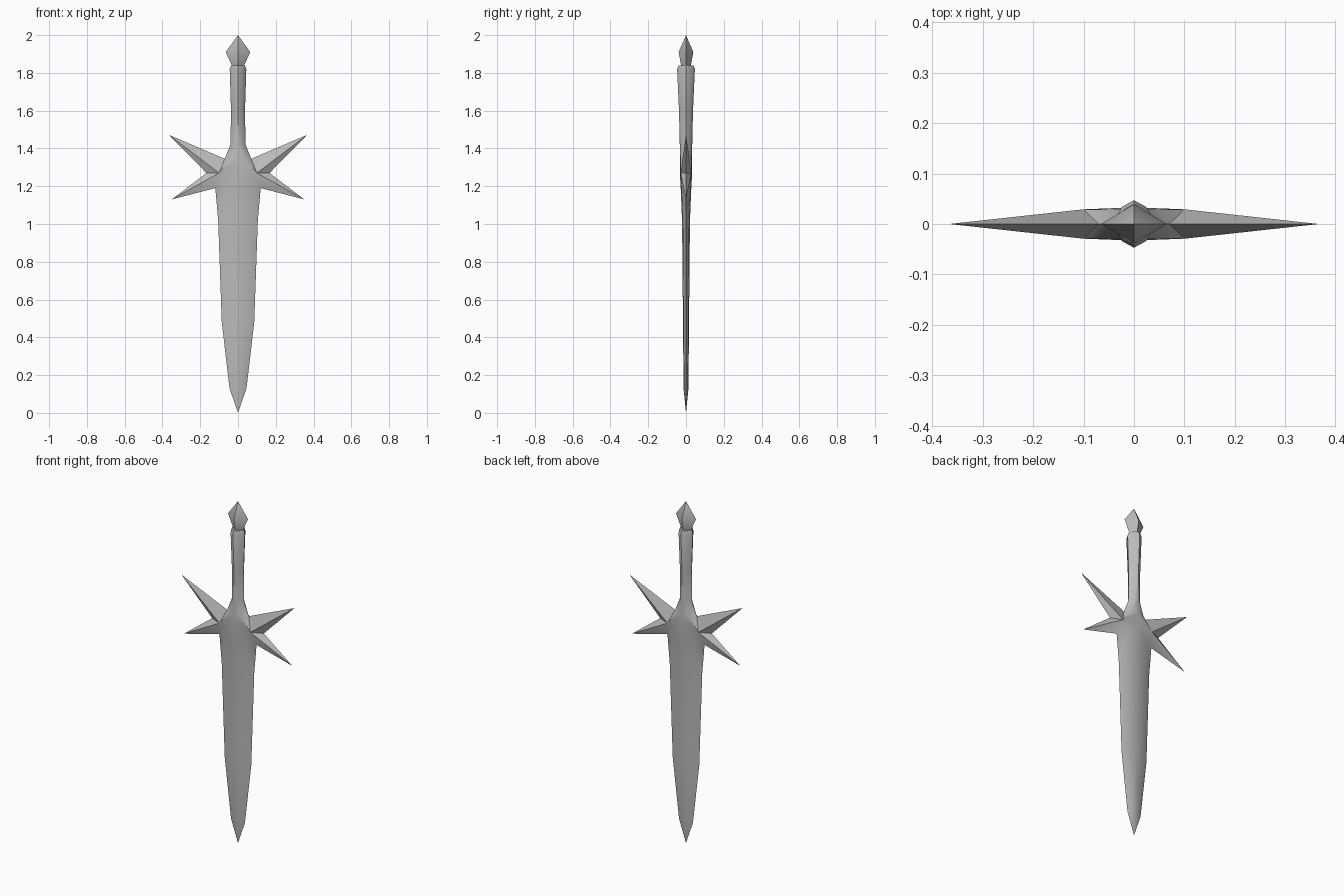
import bpy, bmesh, math

old = bpy.data.objects.get("Cube")
if old:
    bpy.data.objects.remove(old)

steel = bpy.data.materials.new("grey steel")
steel.use_nodes = True
colour = (0.5, 0.5, 0.5, 1)
steel.diffuse_color = colour
steel.node_tree.nodes["Principled BSDF"].inputs["Base Color"].default_value = colour


def finish(bm, name):
    """Mirror a quarter mesh over x and y and shade it smooth."""
    bmesh.ops.remove_doubles(bm, verts=bm.verts[:], dist=1e-5)
    bmesh.ops.recalc_face_normals(bm, faces=bm.faces[:])
    # the quarter lies in +x +y, so its shell must face outwards
    if sum(f.normal.y * f.calc_area() for f in bm.faces) < 0:
        bmesh.ops.reverse_faces(bm, faces=bm.faces[:])
    mesh = bpy.data.meshes.new(name)
    bm.to_mesh(mesh)
    bm.free()
    mesh.materials.append(steel)
    obj = bpy.data.objects.new(name, mesh)
    bpy.context.collection.objects.link(obj)
    mod = obj.modifiers.new("mirror", 'MIRROR')
    mod.use_axis = (True, True, False)
    mod.merge_threshold = 0.0005
    bpy.ops.object.select_all(action='DESELECT')
    obj.select_set(True)
    bpy.context.view_layer.objects.active = obj
    bpy.ops.object.modifier_apply(modifier="mirror")
    bpy.ops.object.shade_smooth_by_angle(angle=math.radians(40))
    return obj


def face(bm, *verts):
    bm.faces.new(verts)


def section(bm, z, w, d, mid=(0.55, 0.72)):
    """Quarter of a lens section: cutting edge, flank, centre ridge."""
    return [bm.verts.new(p) for p in
            ((w, 0, z), (w * mid[0], d * mid[1], z), (0, d, z))]


def loft(bm, rows, skip_edge=()):
    for i, (a, b) in enumerate(zip(rows, rows[1:])):
        for k in (0, 1):
            if k == 0 and i in skip_edge:
                continue
            face(bm, a[k], a[k + 1], b[k + 1], b[k])


# Blade, guard and grip are one continuous skin
bm = bmesh.new()
blade = [(0.13, 0.045, 0.013), (0.48, 0.086, 0.016), (1.02, 0.105, 0.021)]
grip = [(1.42, 0.04, 0.033), (1.6, 0.037, 0.037), (1.82, 0.044, 0.047),
        (1.84, 0.036, 0.04)]
rows = [section(bm, *r, mid=(0.55, 0.8)) for r in blade]
rows.append(section(bm, 1.19, 0.12, 0.028, (0.6, 0.85)))
hub = section(bm, 1.27, 0.167, 0.033, (0.6, 0.88))
rows.append(hub)
rows.append(section(bm, 1.345, 0.07, 0.033, (0.6, 0.85)))
rows += [section(bm, *r) for r in grip]
loft(bm, rows, skip_edge=(3, 4))

# Blade point and grip end cap
point = bm.verts.new((0, 0, 0))
for k in (0, 1):
    face(bm, point, rows[0][k + 1], rows[0][k])
end = bm.verts.new((0, 0, 1.84))
for k in (0, 1):
    face(bm, end, rows[-1][k], rows[-1][k + 1])

# Guard spikes: each tip joins its two edge points and the hub flank
below, above = rows[3], rows[5]
for row, tip in ((below, (0.351, 0, 1.13)), (above, (0.366, 0, 1.472))):
    t = bm.verts.new(tip)
    face(bm, row[0], t, hub[1])
    face(bm, t, hub[0], hub[1])
    face(bm, row[0], hub[1], row[1])
finish(bm, "blade_guard_and_grip")

# Pommel: a four-sided faceted stud
bm = bmesh.new()
rings = []
for z, w, d in ((1.82, 0.028, 0.025), (1.845, 0.035, 0.027), (1.91, 0.065, 0.039)):
    rings.append([bm.verts.new((w, 0, z)), bm.verts.new((0, d, z))])
for a, b in zip(rings, rings[1:]):
    face(bm, a[0], a[1], b[1], b[0])
face(bm, *rings[-1], bm.verts.new((0, 0, 2.0)))
finish(bm, "pommel")
